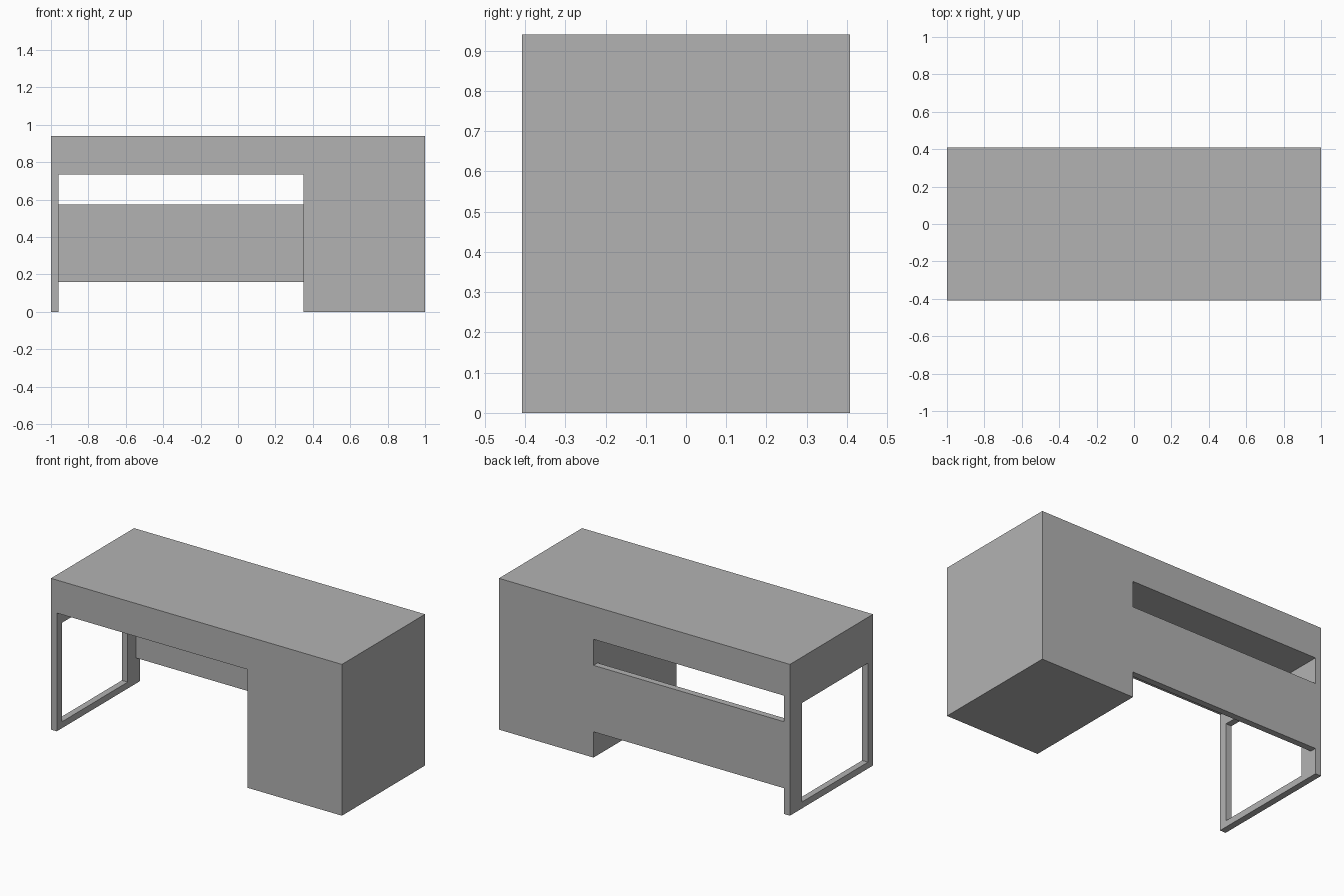
import bpy

cube = bpy.data.objects.get("Cube")
if cube:
    bpy.data.objects.remove(cube, do_unlink=True)

# Single flat grey
grey = bpy.data.materials.new("grey")
grey.use_nodes = True
colour = (0.448, 0.448, 0.448, 1)
grey.diffuse_color = colour
grey.node_tree.nodes["Principled BSDF"].inputs["Base Color"].default_value = colour


def box(name, x, y, z):
    """Flat-sided box from its (low, high) extents on each axis."""
    spans = (x, y, z)
    bpy.ops.mesh.primitive_cube_add(size=1, location=[(a + b) / 2 for a, b in spans])
    obj = bpy.context.object
    obj.name = name
    obj.scale = [b - a for a, b in spans]
    bpy.ops.object.transform_apply(location=False, rotation=False, scale=True)
    obj.data.materials.append(grey)
    return obj


# Main dimensions
FRONT, BACK = -0.408, 0.408
TOP, APRON = 0.94, 0.735
LEG_IN, PED_IN = -0.96, 0.35
RAIL_TOP, RAIL_LOW = 0.655, 0.04
POST_FRONT, POST_BACK = FRONT + 0.05, BACK - 0.12

# Thick desktop and full-height pedestal
box("desktop", (-1, 1), (FRONT, BACK), (APRON, TOP))
box("pedestal", (PED_IN, 1), (FRONT, BACK), (0, APRON))

# Open leg frame: two posts joined by rails
leg = (-1, LEG_IN)
box("front_post", leg, (FRONT, POST_FRONT), (0, APRON))
box("back_post", leg, (POST_BACK, BACK), (0, APRON))
box("upper_rail", leg, (POST_FRONT, POST_BACK), (RAIL_TOP, APRON))
box("lower_rail", leg, (POST_FRONT, POST_BACK), (0, RAIL_LOW))

# Modesty panel flush with the back
box("modesty_panel", (LEG_IN, PED_IN), (BACK - 0.04, BACK), (0.16, 0.573))
